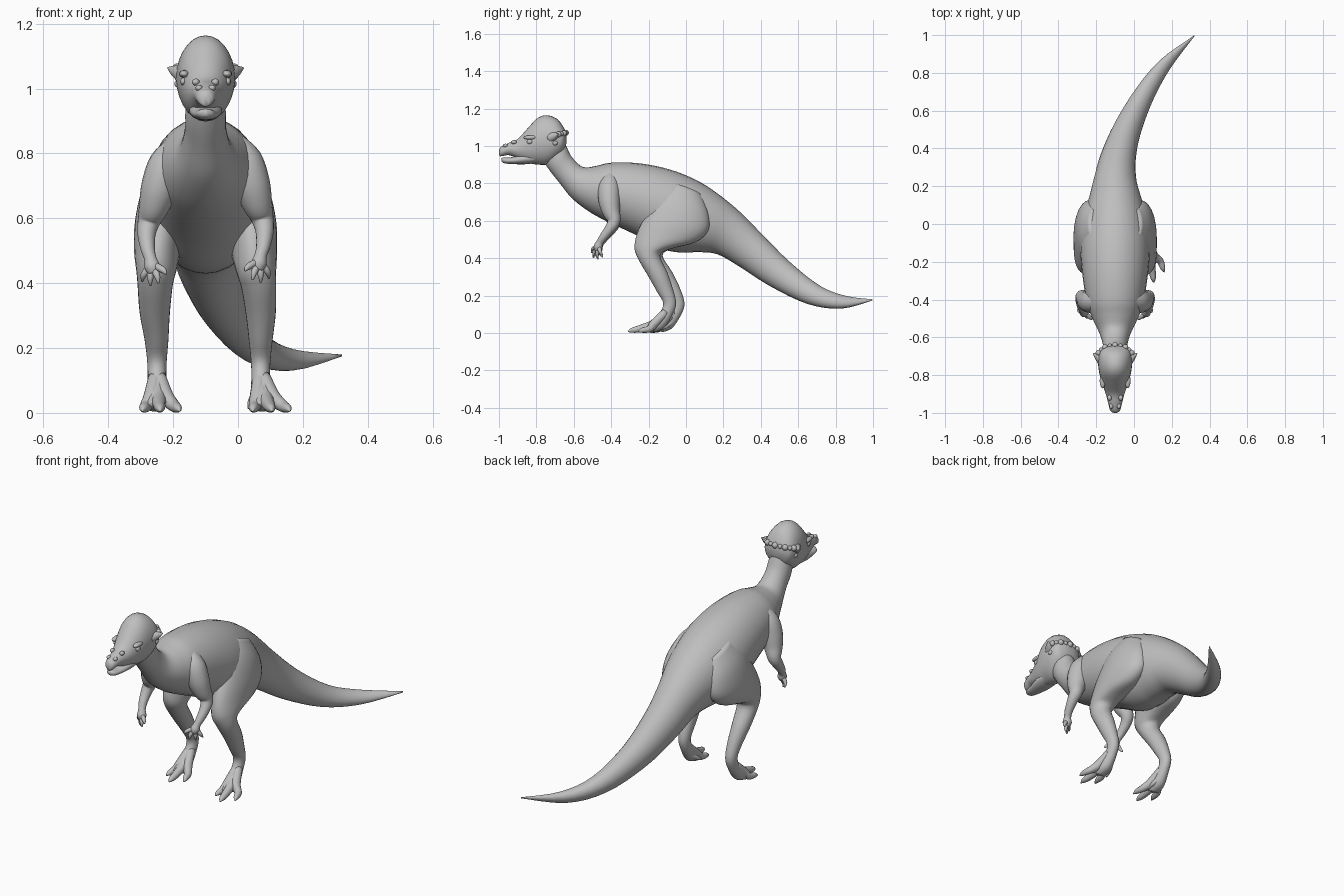
import bpy, bmesh, math
from mathutils import Vector

if "Cube" in bpy.data.objects:
    bpy.data.objects.remove(bpy.data.objects["Cube"])

MID = -0.1   # x of the body's plane of symmetry

skin = bpy.data.materials.new("grey_skin")
skin.use_nodes = True
skin.diffuse_color = (0.52, 0.52, 0.52, 1)
skin.node_tree.nodes["Principled BSDF"].inputs["Base Color"].default_value = (0.52, 0.52, 0.52, 1)
skin.node_tree.nodes["Principled BSDF"].inputs["Roughness"].default_value = 0.7


def finish(name, bm):
    bmesh.ops.recalc_face_normals(bm, faces=bm.faces)
    mesh = bpy.data.meshes.new(name)
    bm.to_mesh(mesh)
    bm.free()
    mesh.materials.append(skin)
    mesh.shade_smooth()
    obj = bpy.data.objects.new(name, mesh)
    bpy.context.collection.objects.link(obj)
    return obj


def smooth_path(rows, steps=4):
    """Catmull-Rom interpolation through rows of numbers."""
    out = []
    for i in range(len(rows) - 1):
        a, b = rows[max(i - 1, 0)], rows[i]
        c, d = rows[i + 1], rows[min(i + 2, len(rows) - 1)]
        for k in range(steps):
            t = k / steps
            out.append([q + t / 2 * (r - p + t * (2*p - 5*q + 4*r - s + t * (3*(q - r) + s - p)))
                        for p, q, r, s in zip(a, b, c, d)])
    return out + [list(rows[-1])]


def skin_rings(bm, rings):
    loops = [[bm.verts.new((v.x, v.y, max(v.z, 0))) for v in ring] for ring in rings]
    n = len(loops[0])
    for a, b in zip(loops, loops[1:]):
        for i in range(n):
            bm.faces.new((a[i], a[(i + 1) % n], b[(i + 1) % n], b[i]))
    bm.faces.new(loops[0])
    bm.faces.new(loops[-1])


def add_rings(bm, centres, ups, widths, sides):
    rings = []
    for i, c in enumerate(centres):
        t = (centres[min(i + 1, len(centres) - 1)] - centres[max(i - 1, 0)]).normalized()
        w = (Vector((1, 0, 0)) - t * t.x).normalized()
        u = ups[i] if isinstance(ups[i], Vector) else w.cross(t).normalized() * ups[i]
        rings.append([c + w * widths[i] * math.cos(a) + u * math.sin(a)
                      for a in (2 * math.pi * k / sides for k in range(sides))])
    skin_rings(bm, rings)


def loft(bm, rows, sides=28):
    """Rows: x, upper y, upper z, lower y, lower z, half width."""
    rows = smooth_path(rows)
    add_rings(bm, [Vector((x, (a + c) / 2, (b + d) / 2)) for x, a, b, c, d, w in rows],
              [Vector((0, (a - c) / 2, (b - d) / 2)) for x, a, b, c, d, w in rows],
              [max(r[5], 0.001) for r in rows], sides)


def tube(bm, rows, sides=14):
    """Rows: x, y, z, radius."""
    rows = smooth_path(rows)
    radii = [max(r[3], 0.001) for r in rows]
    add_rings(bm, [Vector(r[:3]) for r in rows], radii, radii, sides)


def ball(bm, centre, size):
    made = bmesh.ops.create_uvsphere(bm, u_segments=12, v_segments=8, radius=1)["verts"]
    for v in made:
        v.co = Vector(centre) + Vector([a * b for a, b in zip(v.co, size)])


# Neck, torso and tail in one skin
bm = bmesh.new()
loft(bm, [
    (MID, -.66, 1.05, -.77, .93, .05),
    (MID, -.64, 1.0, -.73, .87, .062),
    (MID, -.61, .94, -.675, .80, .064),
    (MID, -.55, .887, -.61, .72, .082),
    (MID, -.48, .893, -.52, .65, .12),
    (MID, -.40, .91, -.43, .60, .15),
    (MID, -.25, .907, -.26, .52, .175),
    (MID, -.09, .875, -.13, .45, .185),
    (MID, .05, .82, -.03, .43, .17),
    (MID, .16, .752, .07, .432, .145),
    (MID, .28, .655, .17, .42, .115),
    (-.085, .40, .535, .29, .352, .095),
    (-.035, .555, .38, .45, .25, .074),
    (.055, .72, .25, .65, .155, .053),
    (.165, .86, .197, .83, .13, .034),
    (.32, .997, .18, .997, .174, .002)])
finish("body_and_tail", bm)

# Domed skull with upper snout
bm = bmesh.new()
loft(bm, [
    (MID, -1.0, .975, -.998, .945, .010),
    (MID, -.99, .995, -.985, .945, .026),
    (MID, -.95, 1.015, -.945, .95, .037),
    (MID, -.90, 1.037, -.895, .93, .05),
    (MID, -.845, 1.096, -.84, .908, .069),
    (MID, -.795, 1.148, -.79, .90, .083),
    (MID, -.745, 1.164, -.745, .90, .09),
    (MID, -.69, 1.145, -.705, .92, .09),
    (MID, -.655, 1.10, -.66, .96, .075),
    (MID, -.638, 1.06, -.64, 1.01, .03)])
finish("head", bm)

# Lower jaw, leaving a thin mouth gap
bm = bmesh.new()
loft(bm, [
    (MID, -.988, .932, -.985, .915, .008),
    (MID, -.975, .938, -.97, .907, .026),
    (MID, -.93, .94, -.93, .903, .036),
    (MID, -.86, .96, -.86, .902, .05),
    (MID, -.80, .96, -.79, .91, .05)])
finish("lower_jaw", bm)

# Knobs around the back of the dome
bm = bmesh.new()
for i in range(11):
    a = math.pi * i / 10
    r = .016 if i % 2 else .012
    ball(bm, (MID + .092 * math.cos(a), -.70 + .058 * math.sin(a), 1.058 + .012 * math.sin(a)),
         (r, r, r))
for s in (-1, 1):
    tube(bm, [(MID + s * .07, -.72, 1.045, .03), (MID + s * .095, -.70, 1.055, .018),
              (MID + s * .116, -.685, 1.064, .003)])
    # smaller knobs on cheeks
    ball(bm, (MID + s * .086, -.70, 1.015), (.01, .014, .012))
finish("skull_knobs", bm)

# Brows, eyes and nose bumps
bm = bmesh.new()
for s in (-1, 1):
    ball(bm, (MID + s * .066, -.83, 1.045), (.016, .04, .012))
    ball(bm, (MID + s * .069, -.835, 1.022), (.009, .017, .012))
    ball(bm, (MID + s * .03, -.92, 1.02), (.012, .015, .011))
    ball(bm, (MID + s * .02, -.965, 1.002), (.011, .014, .01))
finish("face_bumps", bm)

for side, s in (("left", 1), ("right", -1)):
    def place(x, y, z):
        """Mirror a point, with the right leg set slightly back and inward."""
        if s > 0:
            return x, y, z
        drop = min(max((.5 - z) / .3, 0), 1)
        return 2 * MID - x + .02 * drop, y + .045 * drop, z

    # Thigh, shin and ankle
    bm = bmesh.new()
    rows = []
    for x, a, b, c, d, w in (
            (.00, -.08, .80, .08, .74, .04),
            (.025, -.16, .72, .12, .64, .07),
            (.038, -.22, .62, .12, .55, .08),
            (.048, -.262, .53, .05, .485, .073),
            (.055, -.275, .45, -.08, .45, .064),
            (.063, -.25, .385, -.138, .415, .055),
            (.07, -.20, .30, -.10, .325, .047),
            (.07, -.155, .22, -.07, .235, .037),
            (.07, -.122, .16, -.053, .155, .030),
            (.07, -.14, .11, -.075, .09, .029),
            (.073, -.19, .065, -.12, .025, .035),
            (.075, -.23, .03, -.17, .004, .03)):
        x2, a, b = place(x, a, b)
        c, d = place(x, c, d)[1:]
        rows.append((x2, a, b, c, d, w))
    loft(bm, rows, 24)
    finish(side + "_leg", bm)

    # Three long toes and a short inner one
    bm = bmesh.new()
    turn = 0 if s > 0 else -.045
    for spread, reach in ((-.025, -.265), (.035, -.31), (.09, -.255)):
        tip = spread + turn
        tube(bm, [(*place(.07 + tip * .1, -.11, .11), .022),
                  (*place(.07 + tip * .4, -.17, .05), .024),
                  (*place(.07 + tip * .75, reach + .06, .022), .019),
                  (*place(.07 + tip * .92, reach + .02, .014), .013),
                  (*place(.07 + tip, reach, .006), .002)])
    tube(bm, [(*place(.06, -.12, .06), .016), (*place(.042, -.155, .035), .012),
              (*place(.032, -.185, .015), .003)])
    finish(side + "_foot", bm)

    # Shoulder, upper arm and forearm
    def arm_point(x, y, z):
        return (x if s > 0 else 2 * MID - x), y, z - (0 if s > 0 else .01)

    bm = bmesh.new()
    tube(bm, [(*arm_point(x, y, z), r) for x, y, z, r in (
        (-.02, -.40, .84, .035), (.015, -.41, .78, .058), (.04, -.41, .71, .058),
        (.058, -.40, .65, .048), (.075, -.385, .60, .035), (.082, -.405, .56, .028),
        (.078, -.44, .515, .022), (.07, -.46, .485, .019), (.064, -.47, .46, .024),
        (.06, -.475, .44, .016))], 20)
    finish(side + "_arm", bm)

    # Fingers
    bm = bmesh.new()
    for x, y, z in ((.095, -.445, .415), (.07, -.47, .402), (.045, -.495, .41), (.022, -.505, .438)):
        tip = Vector((x, y, z))
        root = Vector((.065, -.468, .47)).lerp(tip, .15)
        bend = root.lerp(tip, .55) + Vector(((x - .06) * .2, -.006, 0))
        tube(bm, [(*arm_point(*root), .012), (*arm_point(*bend), .010), (*arm_point(*tip), .003)], 10)
    finish(side + "_hand", bm)
